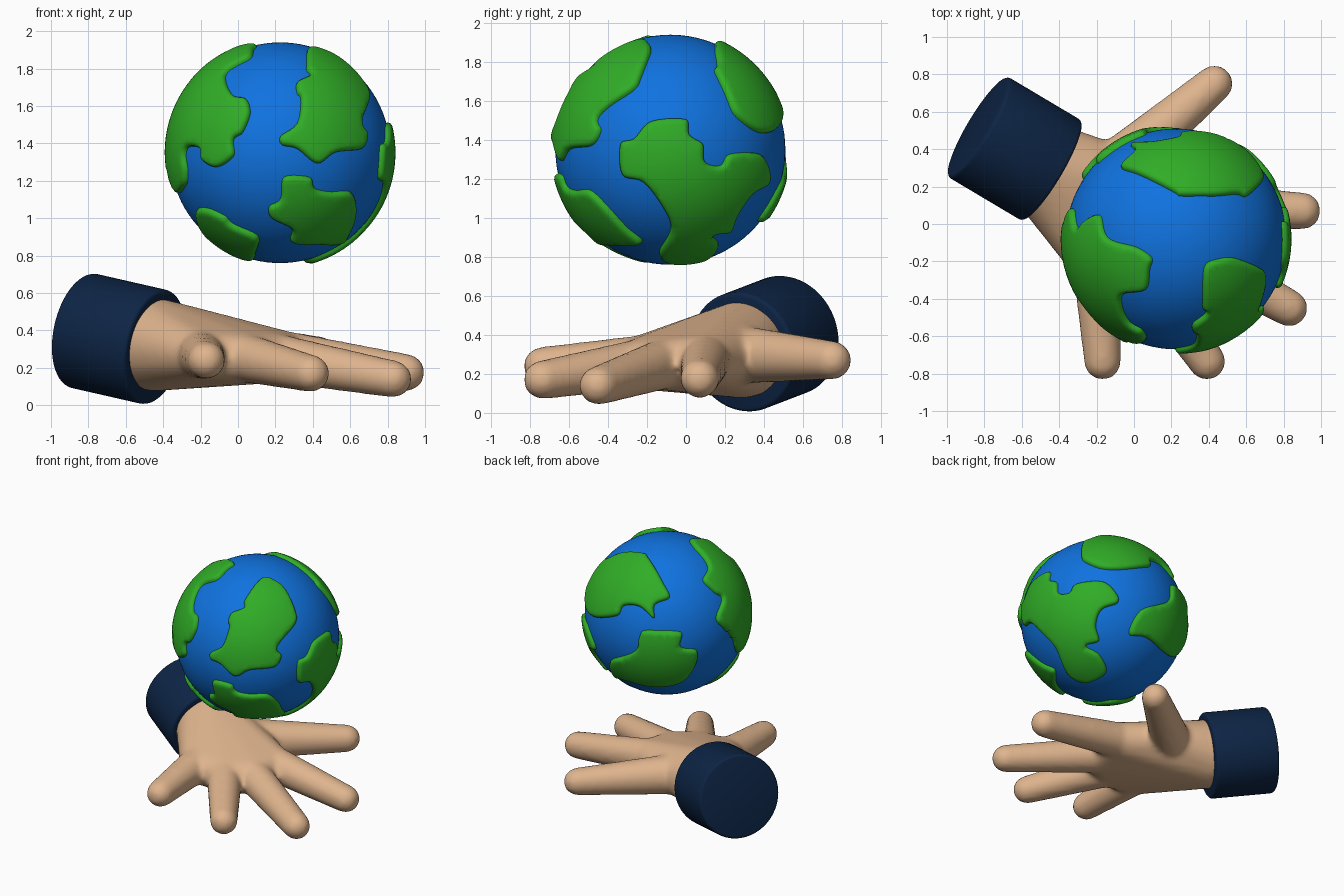
import bpy, bmesh, math
from mathutils import Vector, Matrix
from mathutils.geometry import delaunay_2d_cdt

if "Cube" in bpy.data.objects:
    bpy.data.objects.remove(bpy.data.objects["Cube"], do_unlink=True)


def material(name, rgb):
    mat = bpy.data.materials.new(name)
    mat.use_nodes = True
    mat.diffuse_color = (*rgb, 1)
    node = next(n for n in mat.node_tree.nodes if n.type == 'BSDF_PRINCIPLED')
    node.inputs["Base Color"].default_value = (*rgb, 1)
    return mat


OCEAN = material("ocean blue", (0.005, 0.17, 0.74))
LAND = material("land green", (0.03, 0.42, 0.02))
SKIN = material("skin", (0.74, 0.46, 0.27))
NAVY = material("navy cloth", (0.004, 0.018, 0.06))


def add_object(name, bm, mat, sharp_angle=180):
    mesh = bpy.data.meshes.new(name)
    bm.to_mesh(mesh)
    bm.free()
    obj = bpy.data.objects.new(name, mesh)
    bpy.context.collection.objects.link(obj)
    mesh.materials.append(mat)
    bpy.ops.object.select_all(action='DESELECT')
    obj.select_set(True)
    bpy.context.view_layer.objects.active = obj
    bpy.ops.object.shade_smooth_by_angle(angle=math.radians(sharp_angle))
    return obj


# Globe
CENTRE = Vector((0.225, -0.08, 1.35))
RADIUS = 0.59
bm = bmesh.new()
bmesh.ops.create_icosphere(bm, subdivisions=5, radius=RADIUS,
                           matrix=Matrix.Translation(CENTRE))
add_object("globe_ocean", bm, OCEAN)

# Drawing planes for coastlines: right and up axes of each side of the globe
TURN, TILT = math.radians(40), math.radians(25)
PLANES = {
    "front": (Vector((1, 0, 0)), Vector((0, 0, 1))),
    "side": (Vector((0, 1, 0)), Vector((0, 0, 1))),
    "top": (Vector((1, 0, 0)), Vector((0, 1, 0))),
    "rear": (Vector((-math.cos(TURN), -math.sin(TURN), 0)),
             Vector((math.sin(TURN) * math.sin(TILT),
                     -math.cos(TURN) * math.sin(TILT), math.cos(TILT)))),
}


def on_sphere(plane, point):
    """Lift a drawn point (hundredths of a unit) to a unit direction."""
    right, up = PLANES[plane]
    p = Vector(point) / 60
    if p.length > 0.995:
        p *= 0.995 / p.length
    out = right.cross(up)
    return right * p.x + up * p.y + out * math.sqrt(1 - p.length_squared)


def smooth_loop(pts, steps=5):
    """Closed Catmull-Rom curve through the points."""
    loop = []
    for i in range(len(pts)):
        a, b, c, d = (pts[(i + k) % len(pts)] for k in (-1, 0, 1, 2))
        for s in range(steps):
            t = s / steps
            loop.append((b * 2 + (c - a) * t + (a * 2 - b * 5 + c * 4 - d) * t ** 2
                         + (b * 3 - a - c * 3 + d) * t ** 3) / 2)
    return loop


def inside(p, loop):
    hit = False
    for a, b in zip(loop, loop[1:] + loop[:1]):
        if (a.y > p.y) != (b.y > p.y):
            if p.x < a.x + (p.y - a.y) * (b.x - a.x) / (b.y - a.y):
                hit = not hit
    return hit


def coast_distance(p, loop):
    best = 9
    for a, b in zip(loop, loop[1:] + loop[:1]):
        ab = b - a
        t = max(0, min(1, (p - a).dot(ab) / max(ab.length_squared, 1e-9)))
        best = min(best, (p - a - ab * t).length)
    return best


def continent(name, segments):
    """Raised, round-edged land patch bounded by a coastline."""
    dirs = [on_sphere(plane, p) for plane, pts in segments for p in pts]
    pole = sum(dirs, Vector()).normalized()
    e1 = pole.orthogonal().normalized()
    e2 = pole.cross(e1)

    def flatten(d):
        flat = Vector((d.dot(e1), d.dot(e2)))
        return flat.normalized() * pole.angle(d)

    loop = smooth_loop([flatten(d) for d in dirs])
    count = len(loop)
    extra = []
    # Rings that follow the coast, then a regular grid inside
    for depth in (0.008, 0.022, 0.045):
        for i, p in enumerate(loop):
            along = (loop[(i + 1) % count] - loop[i - 1]).normalized()
            for side in (-1, 1):
                q = p + Vector((-along.y, along.x)) * depth * side
                if inside(q, loop) and coast_distance(q, loop) > depth * 0.9:
                    extra.append(q)
    for i in range(-40, 41):
        for j in range(-40, 41):
            q = Vector((i, j)) * 0.04
            if inside(q, loop) and coast_distance(q, loop) > 0.06:
                extra.append(q)
    edges = [(i, (i + 1) % count) for i in range(count)]
    verts, _, faces, *_ = delaunay_2d_cdt(loop + extra, edges, [], 1, 1e-5)

    bm = bmesh.new()
    made = []
    for v in verts:
        t = min(coast_distance(v, loop) / 0.045, 1)
        height = RADIUS - 0.01 + 0.037 * math.sqrt(1 - (1 - t) ** 2)
        ang = v.length
        flat = v.normalized() if ang > 1e-6 else v
        d = pole * math.cos(ang) + (e1 * flat.x + e2 * flat.y) * math.sin(ang)
        made.append(bm.verts.new(CENTRE + d * height))
    for f in faces:
        face = bm.faces.new([made[i] for i in f])
        face.normal_update()
        if face.normal.dot(face.calc_center_median() - CENTRE) < 0:
            face.normal_flip()
    add_object(name, bm, LAND)


continent("land_front_left", [
    ("front", [(-14, 56), (-16, 51), (-28, 44), (-29, 38), (-25, 31), (-18, 29),
               (-16, 21), (-20, 11), (-25, 7), (-25, -2), (-34, -8), (-42, -4),
               (-43, 2), (-49, 3), (-51, -1), (-50, -10), (-51, -18), (-56, -20)]),
    ("rear", [(36, -12), (32, -4)]),
    ("top", [(-53, 6), (-49, 10), (-41, 13), (-37, 1), (-22, -4), (-13, -10)])])
continent("land_front_upper", [
    ("front", [(15, 56), (14, 46), (16, 42), (9, 38), (9, 32), (11, 29), (9, 16),
               (0, 9), (1, 4), (9, 2), (20, -6), (30, 0), (44, 2), (47, 10),
               (44, 17), (48, 30), (44, 38), (33, 49), (24, 54)])])
continent("land_front_lower", [
    ("front", [(2, -13), (16, -13), (19, -19), (27, -21), (38, -21), (41, -30),
               (38, -41), (33, -48), (20, -49), (6, -48), (6, -41), (-5, -35),
               (-6, -29), (0, -25)])])
continent("land_low_corner", [
    ("front", [(-45, -31), (-39, -30), (-30, -34), (-26, -38), (-15, -43), (-11, -47),
               (-13, -54), (-14, -57), (-20, -56), (-32, -50), (-42, -41)])])
continent("land_left_side", [
    ("side", [(-10, 15), (8, 16), (10, 8), (17, 3), (18, -6), (26, -8), (31, -2),
              (46, -2), (51, -11), (50, -18), (42, -23), (35, -33), (31, -42),
              (22, -44), (25, -49), (18, -56), (0, -58), (-6, -53), (0, -41),
              (-4, -30), (-14, -17), (-25, -13), (-26, 3), (-19, 6)])])
continent("land_back_upper", [
    ("side", [(23, 40), (29, 27), (34, 17), (45, 9), (54, 10)]),
    ("rear", [(-40, -1), (-35, 6), (-24, 5), (-14, -4), (-13, 6), (-2, 11), (-6, 22),
              (-11, 33)]),
    ("top", [(-1, 25), (4, 23), (21, 23), (33, 24)])])
continent("land_back_lower", [
    ("rear", [(-20, -12), (5, -14), (5, -25), (17, -28), (16, -39), (7, -50),
              (-10, -53), (-31, -48), (-40, -44), (-44, -33), (-28, -27), (-25, -17)])])

# Hand: rounded hulls for the palm, thumb and fingers, blended into one skin
WRIST = ((-0.45, 0.29, 0.325), 0.25)
THUMB_BASE = ((-0.12, 0.28, 0.3), 0.15)
FINGERS = [
    (((0.24, 0.10, 0.27), 0.13), ((0.90, 0.07, 0.175), 0.1)),
    (((0.22, -0.12, 0.25), 0.13), ((0.83, -0.45, 0.14), 0.1)),
    (((0.05, -0.24, 0.25), 0.13), ((0.39, -0.735, 0.17), 0.1)),
    (((-0.20, -0.22, 0.27), 0.13), ((-0.168, -0.735, 0.24), 0.1)),
]
THUMB = (THUMB_BASE, ((0.43, 0.75, 0.27), 0.1))


def add_hull(bm, balls):
    part = bmesh.new()
    for centre, radius in balls:
        bmesh.ops.create_icosphere(part, subdivisions=3, radius=radius,
                                   matrix=Matrix.Translation(centre))
    result = bmesh.ops.convex_hull(part, input=part.verts)
    loose = [g for g in result["geom_interior"] if isinstance(g, bmesh.types.BMVert)]
    bmesh.ops.delete(part, geom=loose, context='VERTS')
    mesh = bpy.data.meshes.new("hull")
    part.to_mesh(mesh)
    part.free()
    bm.from_mesh(mesh)
    bpy.data.meshes.remove(mesh)


bm = bmesh.new()
add_hull(bm, [WRIST, THUMB_BASE] + [base for base, tip in FINGERS])
for finger in FINGERS + [THUMB]:
    add_hull(bm, finger)
hand = add_object("hand", bm, SKIN)
remesh = hand.modifiers.new("blend", 'REMESH')
remesh.mode = 'VOXEL'
remesh.voxel_size = 0.02
remesh.use_smooth_shade = True
soften = hand.modifiers.new("soften", 'SMOOTH')
soften.factor = 0.5
soften.iterations = 10

# Sleeve cuff around the wrist
outer, inner = Vector((-0.835, 0.52, 0.40)), Vector((-0.44, 0.285, 0.31))
axis = inner - outer
place = Matrix.Translation((outer + inner) / 2) @ axis.to_track_quat('Z', 'Y').to_matrix().to_4x4()
bm = bmesh.new()
bmesh.ops.create_cone(bm, cap_ends=True, segments=64, radius1=0.312, radius2=0.312,
                      depth=axis.length, matrix=place)
rims = [e for e in bm.edges if any(len(f.verts) > 4 for f in e.link_faces)]
bmesh.ops.bevel(bm, geom=rims, offset=0.02, segments=3, profile=0.5, affect='EDGES')
add_object("sleeve_cuff", bm, NAVY, 40)
